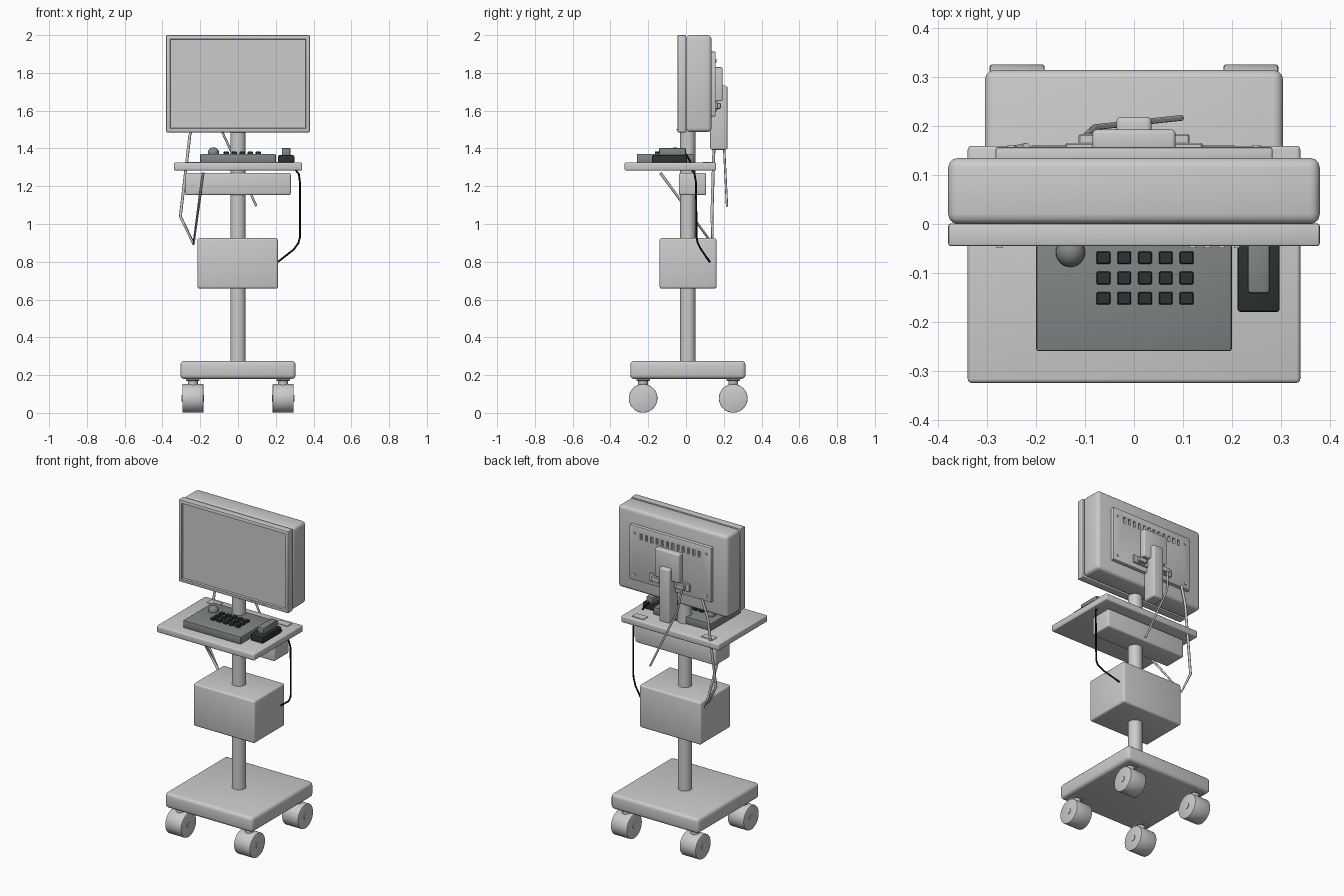
import bpy, bmesh, math
from mathutils import Vector, Matrix

if "Cube" in bpy.data.objects:
    bpy.data.objects.remove(bpy.data.objects["Cube"])


def material(name, rgb):
    m = bpy.data.materials.new(name)
    m.diffuse_color = (*rgb, 1)
    m.use_nodes = True
    m.node_tree.nodes["Principled BSDF"].inputs["Base Color"].default_value = m.diffuse_color
    return m


LIGHT = material("light grey", (0.6, 0.6, 0.6))
MID = material("mid grey", (0.22, 0.24, 0.245))
DARK = material("dark grey", (0.024, 0.033, 0.033))
BLACK = material("black", (0.005, 0.005, 0.005))


def finish(name, bm, mat, smooth=True):
    me = bpy.data.meshes.new(name)
    bmesh.ops.recalc_face_normals(bm, faces=bm.faces)
    bm.to_mesh(me)
    bm.free()
    me.materials.append(mat)
    ob = bpy.data.objects.new(name, me)
    bpy.context.collection.objects.link(ob)
    bpy.context.view_layer.objects.active = ob
    ob.select_set(True)
    if smooth:
        bpy.ops.object.shade_smooth_by_angle(angle=math.radians(35))
    ob.select_set(False)
    return ob


def add_box(bm, x, y, z):
    lo, hi = Vector((x[0], y[0], z[0])), Vector((x[1], y[1], z[1]))
    mat = Matrix.Translation((lo + hi) / 2) @ Matrix.Diagonal((*(hi - lo), 1))
    return bmesh.ops.create_cube(bm, size=1, matrix=mat)


def box(name, x, y, z, mat=LIGHT, bevel=0.006, seg=3):
    bm = bmesh.new()
    add_box(bm, x, y, z)
    if bevel:
        bmesh.ops.bevel(bm, geom=bm.edges[:], offset=bevel, segments=seg,
                        profile=0.5, affect='EDGES')
    return finish(name, bm, mat)


def boxes(name, spans, mat, bevel=0.0):
    """Many small boxes in one object."""
    bm = bmesh.new()
    for s in spans:
        add_box(bm, *s)
    if bevel:
        bmesh.ops.bevel(bm, geom=bm.edges[:], offset=bevel, segments=1, affect='EDGES')
    return finish(name, bm, mat, False)


def cyl(name, centre, r, length, axis='Z', mat=LIGHT, seg=32, bevel=0.0):
    rot = {'X': Matrix.Rotation(math.pi / 2, 4, 'Y'),
           'Y': Matrix.Rotation(math.pi / 2, 4, 'X'), 'Z': Matrix()}[axis]
    bm = bmesh.new()
    bmesh.ops.create_cone(bm, cap_ends=True, segments=seg, radius1=r, radius2=r,
                          depth=length, matrix=Matrix.Translation(centre) @ rot)
    if bevel:
        rim = [e for e in bm.edges if any(len(f.verts) > 4 for f in e.link_faces)]
        bmesh.ops.bevel(bm, geom=rim, offset=bevel, segments=2, profile=0.5, affect='EDGES')
    return finish(name, bm, mat)


def cable(name, pts, r, mat):
    cu = bpy.data.curves.new(name, 'CURVE')
    cu.dimensions = '3D'
    cu.bevel_depth = r
    cu.bevel_resolution = 2
    cu.use_fill_caps = True
    sp = cu.splines.new('POLY')
    sp.points.add(len(pts) - 1)
    for p, co in zip(sp.points, pts):
        p.co = (*co, 1)
    cu.materials.append(mat)
    ob = bpy.data.objects.new(name, cu)
    bpy.context.collection.objects.link(ob)


# Base and casters
box("base", (-0.305, 0.305), (-0.295, 0.315), (0.18, 0.275), bevel=0.02)
for sx, side in ((-1, "left"), (1, "right")):
    for y, end in ((-0.227, "front"), (0.25, "back")):
        tag = f"{end}_{side}"
        x = sx * 0.239
        cyl(f"caster_wheel_{tag}", (x, y, 0.077), 0.076, 0.112, 'X', bevel=0.004)
        cyl(f"caster_hub_{tag}", (x, y, 0.077), 0.018, 0.118, 'X', seg=16)
        cyl(f"caster_stem_{tag}", (x, y, 0.16), 0.026, 0.05, 'Z', seg=20)
        box(f"caster_plate_{tag}", (x - 0.036, x + 0.036), (y - 0.036, y + 0.036),
            (0.17, 0.182), bevel=0.003, seg=1)

# Column, storage box and under-shelf drawer
cyl("column", (0, 0.01, 0.87), 0.041, 1.26)
box("storage_box", (-0.215, 0.212), (-0.14, 0.162), (0.658, 0.925), bevel=0.012)
box("drawer", (-0.28, 0.28), (-0.038, 0.107), (1.153, 1.27), bevel=0.01)
box("shelf", (-0.34, 0.34), (-0.325, 0.16), (1.283, 1.325), bevel=0.008)
boxes("shelf_cable_covers", [((s * 0.24 - 0.04, s * 0.24 + 0.04), (0.09, 0.135), (1.32, 1.329))
                             for s in (-1, 1)], LIGHT)

# Keyboard with keys and trackball
box("keyboard", (-0.2, 0.2), (-0.26, 0.04), (1.324, 1.371), MID, 0.005, 2)
boxes("keys", [((-0.0625 + 0.0425 * i - 0.014, -0.0625 + 0.0425 * i + 0.014),
                (-0.152 + 0.0415 * j - 0.013, -0.152 + 0.0415 * j + 0.013), (1.368, 1.383))
               for i in range(5) for j in range(3)], DARK, 0.002)
bm = bmesh.new()
bmesh.ops.create_uvsphere(bm, u_segments=24, v_segments=14, radius=0.03,
                          matrix=Matrix.Translation((-0.13, -0.058, 1.376)))
finish("trackball", bm, MID)

# Handset in its cradle
box("handset_cradle", (0.212, 0.298), (-0.18, 0.005), (1.324, 1.364), DARK, 0.006, 2)
box("handset", (0.232, 0.278), (-0.142, 0.0), (1.36, 1.403), MID, 0.007, 2)

# Monitor: front frame with a recessed screen
bm = bmesh.new()
add_box(bm, (-0.38, 0.38), (-0.045, 0.001), (1.485, 2.0))
bmesh.ops.bevel(bm, geom=bm.edges[:], offset=0.005, segments=2, profile=0.5, affect='EDGES')
bm.normal_update()
front = [max((f for f in bm.faces if f.normal.y < -0.99), key=lambda f: f.calc_area())]
bmesh.ops.inset_region(bm, faces=front, thickness=0.022)
bmesh.ops.inset_region(bm, faces=front, thickness=0.003, depth=-0.012)
finish("monitor_frame", bm, LIGHT)
boxes("monitor_buttons", [((x - 0.006, x + 0.006), (-0.049, -0.04), (1.498, 1.504))
                          for x in (-0.275, 0.12, 0.15, 0.18, 0.21)], LIGHT)
box("monitor_housing", (-0.38, 0.38), (0.0, 0.135), (1.487, 2.0), bevel=0.02)

# Rear panel with vent slots and screws
panel = box("rear_panel", (-0.283, 0.283), (0.125, 0.157), (1.57, 1.912), bevel=0.004, seg=2)
slots = boxes("vent_cutter", [((-0.2 + i * 0.0364 - 0.008, -0.2 + i * 0.0364 + 0.008),
                               (0.142, 0.17), (1.835, 1.872)) for i in range(12)], LIGHT)
slots.hide_render = True
slots.hide_viewport = True
cut = panel.modifiers.new("vents", 'BOOLEAN')
cut.operation = 'DIFFERENCE'
cut.object = slots
for x in (-0.25, 0.25):
    for z in (1.605, 1.865):
        cyl("panel_screw", (x, 0.157, z), 0.009, 0.008, 'Y', seg=12)

# Mounting block, arm and connectors
box("mount_block", (-0.085, 0.085), (0.15, 0.193), (1.65, 1.83), bevel=0.008)
box("mount_arm", (-0.036, 0.036), (0.128, 0.219), (1.393, 1.732), bevel=0.01)
boxes("connector_strip", [((-0.14, 0.14), (0.15, 0.166), (1.6, 1.65))], LIGHT, 0.003)
boxes("connectors", [((s * 0.085 - 0.028, s * 0.085 + 0.028), (0.16, 0.184), (1.61, 1.64))
                     for s in (-1, 1)], LIGHT, 0.003)

# Cables
cable("power_cable", [(0.255, 0.0, 1.37), (0.28, 0.02, 1.335), (0.305, 0.033, 1.285),
                      (0.322, 0.045, 1.265), (0.328, 0.053, 1.22), (0.328, 0.056, 0.93),
                      (0.32, 0.062, 0.9), (0.295, 0.08, 0.865), (0.212, 0.125, 0.8)],
      0.005, BLACK)
cable("drawer_cable", [(-0.22, 0.158, 1.58), (-0.255, 0.15, 1.47), (-0.305, 0.137, 1.04),
                       (-0.235, 0.14, 0.895), (-0.185, -0.135, 1.27)], 0.008, LIGHT)
cable("hanging_cable", [(-0.1, 0.18, 1.62), (-0.08, 0.198, 1.48), (0.097, 0.217, 1.095)],
      0.006, LIGHT)
